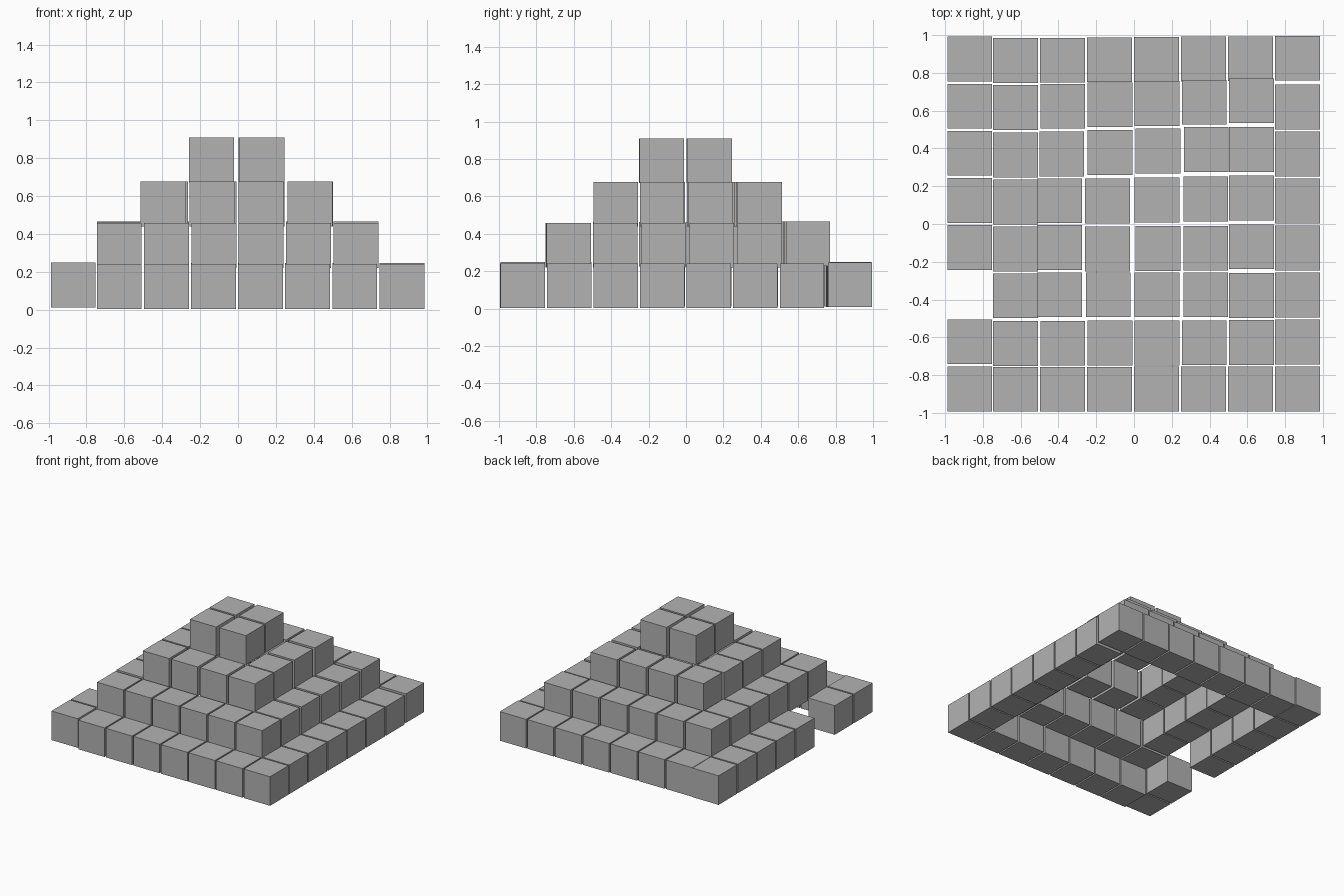
import bpy
from mathutils import Vector

cube = bpy.data.objects.get("Cube")
if cube:
    bpy.data.objects.remove(cube, do_unlink=True)

SIZE = 0.237

stone = bpy.data.materials.new("stone_grey")
stone.use_nodes = True
grey = (0.45, 0.45, 0.45, 1)
stone.diffuse_color = grey
stone.node_tree.nodes["Principled BSDF"].inputs["Base Color"].default_value = grey


def block(name, x, y, bottom):
    bpy.ops.mesh.primitive_cube_add(size=SIZE, location=(x, y, bottom + SIZE / 2))
    obj = bpy.context.object
    obj.name = name
    obj.data.materials.append(stone)


def row(name, count, start, end, bottom, skip=()):
    """Evenly spaced blocks between two block centres."""
    a, b = Vector(start), Vector(end)
    for i in range(count):
        if i not in skip:
            p = a.lerp(b, i / max(count - 1, 1))
            block(f"{name}_{i + 1}", p.x, p.y, bottom)


# Base ring, with one block missing on the right side
row("base_front", 7, (-0.627, -0.875), (0.865, -0.873), 0.003)
row("base_back", 7, (-0.627, 0.865), (0.865, 0.877), 0.01)
row("base_left_side", 6, (0.865, -0.625), (0.865, 0.62), 0.004)
row("base_right_side", 8, (-0.87, -0.873), (-0.87, 0.873), 0.012, skip=(2,))

# Second ring
row("second_front", 6, (-0.627, -0.633), (0.622, -0.627), 0.22)
row("second_back", 6, (-0.627, 0.617), (0.622, 0.652), 0.228)
row("second_left_side", 4, (0.622, -0.378), (0.622, 0.395), 0.22)
row("second_right_side", 4, (-0.627, -0.38), (-0.627, 0.365), 0.225)

# Third ring
row("third_front", 4, (-0.395, -0.375), (0.38, -0.375), 0.44)
row("third_back", 4, (-0.382, 0.37), (0.382, 0.395), 0.44)
row("third_left_side", 2, (0.38, -0.128), (0.38, 0.132), 0.44)
row("third_right_side", 2, (-0.395, -0.125), (-0.395, 0.123), 0.44)

# Top blocks
row("top_front", 2, (-0.14, -0.132), (0.127, -0.129), 0.672)
row("top_back", 2, (-0.14, 0.122), (0.122, 0.127), 0.672)
